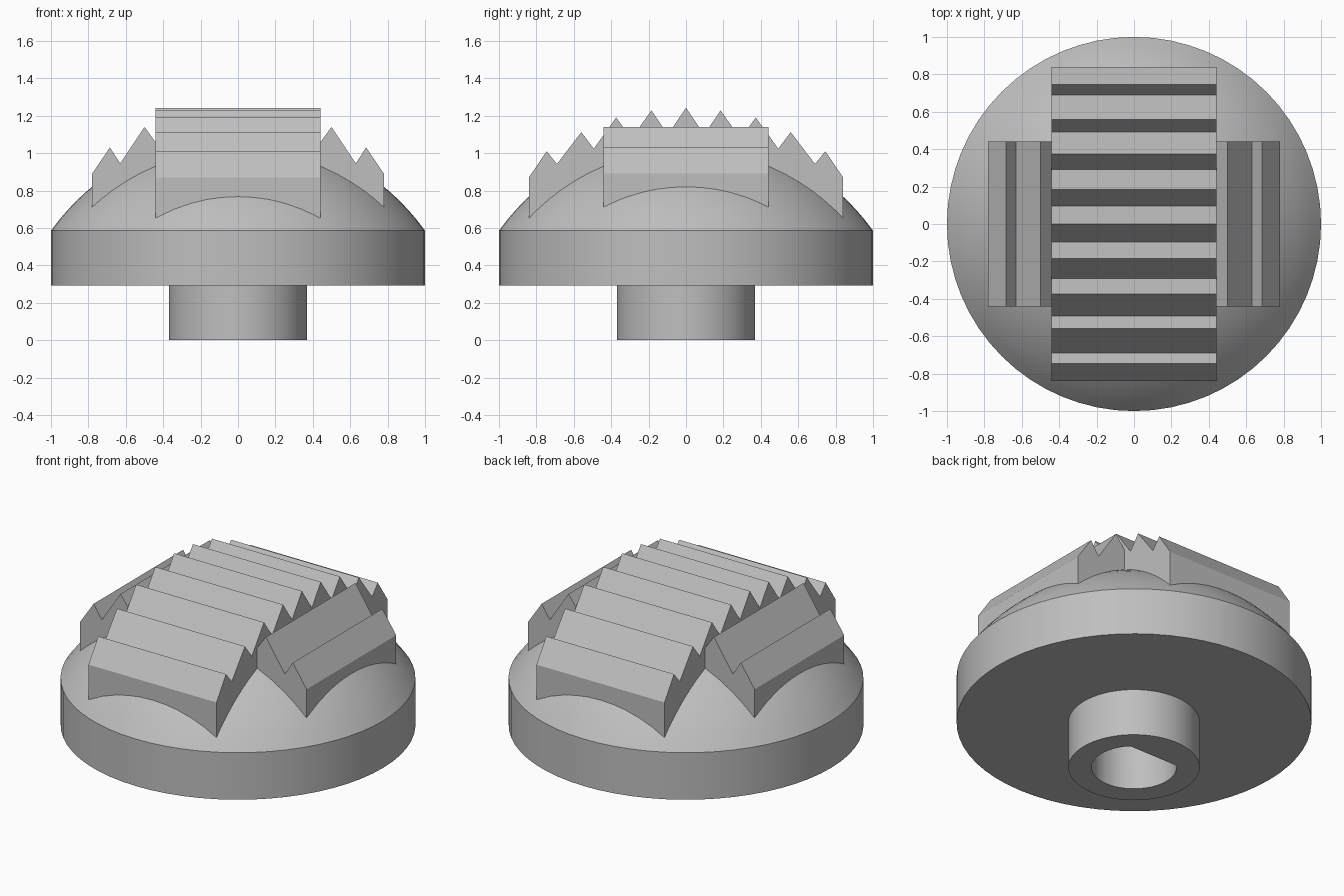
import bpy, bmesh, math
from mathutils import Matrix

if "Cube" in bpy.data.objects:
    bpy.data.objects.remove(bpy.data.objects["Cube"])

grey = bpy.data.materials.new("plain grey")
grey.use_nodes = True
grey.diffuse_color = (0.52, 0.52, 0.52, 1)
grey.node_tree.nodes["Principled BSDF"].inputs["Base Color"].default_value = grey.diffuse_color


def finish(bm, name):
    bmesh.ops.recalc_face_normals(bm, faces=bm.faces)
    mesh = bpy.data.meshes.new(name)
    bm.to_mesh(mesh)
    bm.free()
    mesh.materials.append(grey)
    obj = bpy.data.objects.new(name, mesh)
    bpy.context.collection.objects.link(obj)
    return obj


def prism(name, outline, matrix, depth):
    """Extrude an outline in local XY along local Z, centred, then place it."""
    bm = bmesh.new()
    face = bm.faces.new([bm.verts.new((x, y, -depth / 2)) for x, y in outline])
    top = bmesh.ops.extrude_face_region(bm, geom=[face])["geom"]
    moved = [v for v in top if isinstance(v, bmesh.types.BMVert)]
    bmesh.ops.translate(bm, verts=moved, vec=(0, 0, depth))
    bm.transform(matrix)
    return finish(bm, name)


# Turned body: shaft, rim and spherical dome
DOME_CENTRE, DOME_RADIUS = -0.13, 1.2295
profile = [(0, 0), (0.37, 0), (0.37, 0.293), (1, 0.293)]
start = math.asin(1 / DOME_RADIUS)
for i in range(17):
    a = start * (1 - i / 16)
    profile.append((DOME_RADIUS * math.sin(a), DOME_CENTRE + DOME_RADIUS * math.cos(a)))
bm = bmesh.new()
verts = [bm.verts.new((r, 0, z)) for r, z in profile]
edges = [bm.edges.new(pair) for pair in zip(verts, verts[1:])]
bmesh.ops.spin(bm, geom=verts + edges, axis=(0, 0, 1), cent=(0, 0, 0),
               angle=math.tau, steps=64, use_duplicate=False)
bmesh.ops.remove_doubles(bm, verts=bm.verts, dist=0.0005)
body = finish(bm, "knob_body")

# D-shaped shaft socket with its flat towards the back
HOLE, FLAT, DEPTH = 0.24, 0.17, 0.6
a0 = math.asin(FLAT / HOLE)
sweep = math.pi + 2 * a0
outline = [(HOLE * math.cos(a0 - sweep * i / 40), HOLE * math.sin(a0 - sweep * i / 40))
           for i in range(41)]
cutter = prism("socket_cutter", outline, Matrix.Identity(4), DEPTH * 2)
cutter.hide_render = True
cut = body.modifiers.new("socket", "BOOLEAN")
cut.operation = "DIFFERENCE"
cut.solver = "EXACT"
cut.object = cutter
bpy.context.view_layer.objects.active = body
body.select_set(True)
bpy.ops.object.modifier_apply(modifier="socket")
bpy.data.objects.remove(cutter)
bpy.ops.object.shade_smooth_by_angle(angle=math.radians(25))

# Long toothed grip across the top, mirrored about its middle tooth
half = [(0.097, 1.10), (0.185, 1.228), (0.292, 1.078), (0.373, 1.19), (0.493, 1.024),
        (0.56, 1.112), (0.69, 0.942), (0.745, 1.01), (0.84, 0.87), (0.84, 0.647)]
ridge = [(-y, z) for y, z in reversed(half)] + [(0, 1.242)] + half
along_x = Matrix(((0, 0, 1, 0), (1, 0, 0, 0), (0, 1, 0, 0), (0, 0, 0, 1)))
prism("main_grip", ridge, along_x, 0.88)

# Short toothed grips on both sides
side = [(0.42, 1.03), (0.5, 1.14), (0.63, 0.945), (0.685, 1.03), (0.78, 0.89),
        (0.78, 0.713), (0.42, 0.713)]
along_y = Matrix(((1, 0, 0, 0), (0, 0, -1, 0), (0, 1, 0, 0), (0, 0, 0, 1)))
for name, sign in (("left_grip", 1), ("right_grip", -1)):
    prism(name, [(sign * x, z) for x, z in side], along_y, 0.88)
